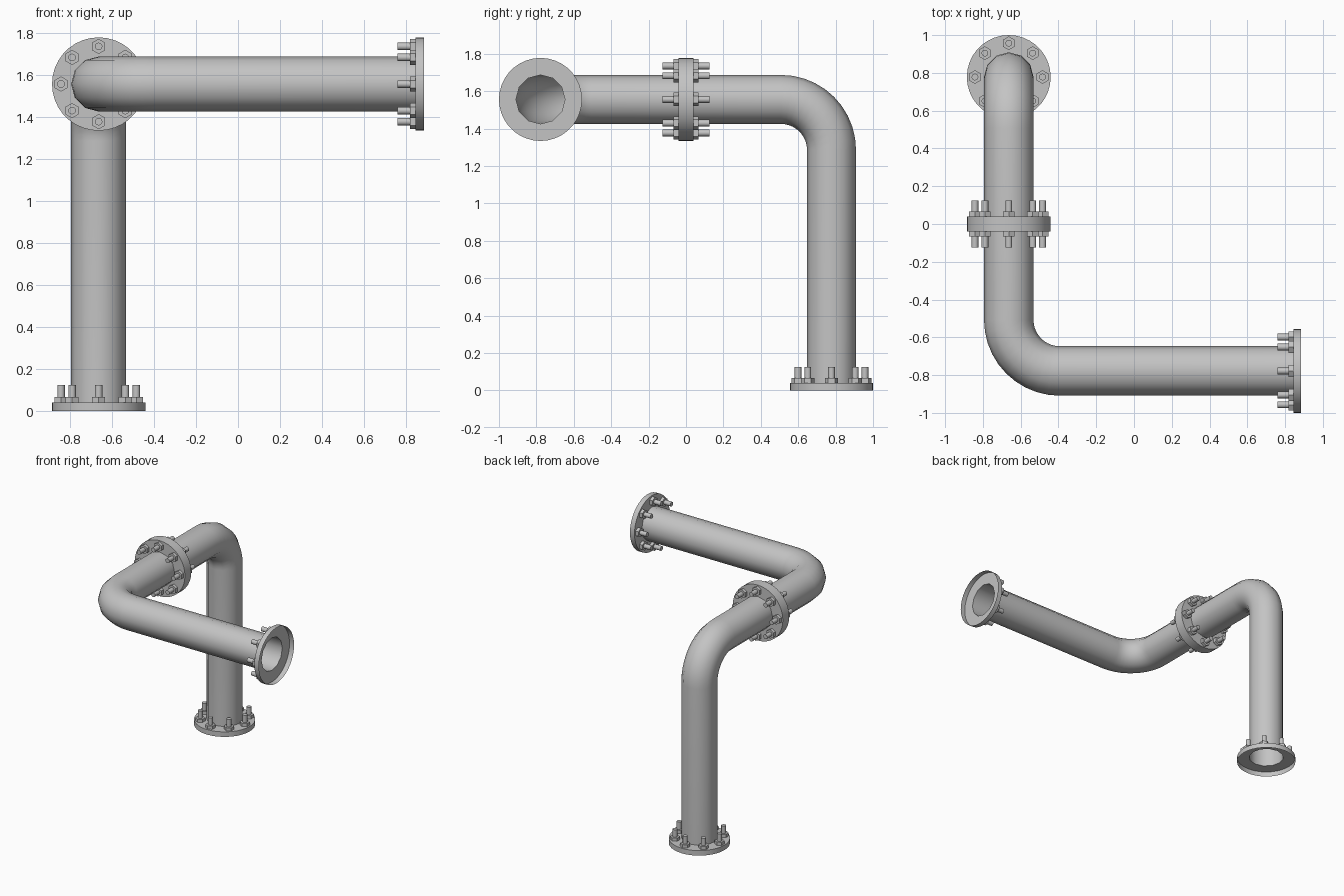
import bpy, bmesh, math
from mathutils import Vector, Matrix

cube = bpy.data.objects.get("Cube")
if cube:
    bpy.data.objects.remove(cube, do_unlink=True)

PIPE_R, BEND_R, SIDES = 0.131, 0.27, 12
FLANGE_R, FLANGE_T, BOLT_R = 0.222, 0.04, 0.179

steel = bpy.data.materials.new("grey_steel")
steel.use_nodes = True
steel.diffuse_color = (0.55, 0.55, 0.55, 1)
steel.node_tree.nodes["Principled BSDF"].inputs["Base Color"].default_value = (0.55, 0.55, 0.55, 1)


def finish(name, bm, matrix=Matrix(), fix_normals=True):
    if fix_normals:
        bmesh.ops.recalc_face_normals(bm, faces=bm.faces)
    mesh = bpy.data.meshes.new(name)
    bm.to_mesh(mesh)
    bm.free()
    mesh.materials.append(steel)
    obj = bpy.data.objects.new(name, mesh)
    obj.matrix_world = matrix
    bpy.context.collection.objects.link(obj)
    bpy.ops.object.select_all(action='DESELECT')
    obj.select_set(True)
    bpy.context.view_layer.objects.active = obj
    bpy.ops.object.shade_smooth_by_angle(angle=math.radians(40))
    return obj


def bridge(bm, a, b):
    n = len(a)
    for i in range(n):
        j = (i + 1) % n
        bm.faces.new((a[i], a[j], b[j], b[i]))


def rounded_path(corners, steps=10):
    """Points and tangents along a path whose right-angle corners are arcs."""
    first = (corners[1] - corners[0]).normalized()
    path = [(corners[0], first)]
    for a, b, c in zip(corners, corners[1:], corners[2:]):
        d, e = (b - a).normalized(), (c - b).normalized()
        centre = b - d * BEND_R + e * BEND_R
        for k in range(steps + 1):
            t = k / steps * math.pi / 2
            path.append((centre + (d * math.sin(t) - e * math.cos(t)) * BEND_R,
                         d * math.cos(t) + e * math.sin(t)))
    path.append((corners[-1], (corners[-1] - corners[-2]).normalized()))
    return path


def make_pipe(corners):
    bm = bmesh.new()
    normal, last_t, last_ring = Vector((1, 0, 0)), None, None
    for point, t in rounded_path(corners):
        if last_t:
            normal = last_t.rotation_difference(t) @ normal
        side = t.cross(normal)
        ring = []
        for i in range(SIDES):
            a = i * math.tau / SIDES
            ring.append(bm.verts.new(point + (normal * math.cos(a) + side * math.sin(a)) * PIPE_R))
        if last_ring:
            bridge(bm, last_ring, ring)
        last_t, last_ring = t, ring
    finish("bent_pipe", bm, fix_normals=False)


def make_flange(name, origin, direction):
    """Open-backed flange whose plate faces along direction, with its bolts."""
    matrix = Matrix.Translation(origin) @ direction.to_track_quat('Z', 'Y').to_matrix().to_4x4()
    bm = bmesh.new()
    n, seg = SIDES * 3, math.tau / SIDES
    rim, edge, hole = [], [], []
    for i in range(n):
        a = i * math.tau / n
        x, y = math.cos(a), math.sin(a)
        # the hole follows the flat sides of the pipe
        r = PIPE_R * math.cos(seg / 2) / math.cos(a % seg - seg / 2)
        rim.append(bm.verts.new((x * FLANGE_R, y * FLANGE_R, 0)))
        edge.append(bm.verts.new((x * FLANGE_R, y * FLANGE_R, FLANGE_T)))
        hole.append(bm.verts.new((x * r, y * r, FLANGE_T)))
    bridge(bm, rim, edge)
    bridge(bm, edge, hole)
    finish(name, bm, matrix, fix_normals=False)

    # hexagonal nuts and round studs
    bm = bmesh.new()
    for k in range(8):
        a = k * math.tau / 8
        for sides, radius, top in ((6, 0.036, 0.066), (12, 0.018, 0.125)):
            base = FLANGE_T + 0.001
            spot = Matrix.Translation((BOLT_R * math.cos(a), BOLT_R * math.sin(a), (base + top) / 2))
            bmesh.ops.create_cone(bm, cap_ends=True, segments=sides, radius1=radius,
                                  radius2=radius, depth=top - base, matrix=spot)
    finish(name + "_bolts", bm, matrix)


X, Y, Z, END = -0.663, 0.778, 1.556, 0.885
make_pipe([Vector((X, Y, FLANGE_T)), Vector((X, Y, Z)),
           Vector((X, -Y, Z)), Vector((END - FLANGE_T, -Y, Z))])

make_flange("bottom_flange", Vector((X, Y, 0)), Vector((0, 0, 1)))
make_flange("middle_flange_back", Vector((X, 0, Z)), Vector((0, 1, 0)))
make_flange("middle_flange_front", Vector((X, 0, Z)), Vector((0, -1, 0)))
make_flange("end_flange", Vector((END, -Y, Z)), Vector((-1, 0, 0)))
